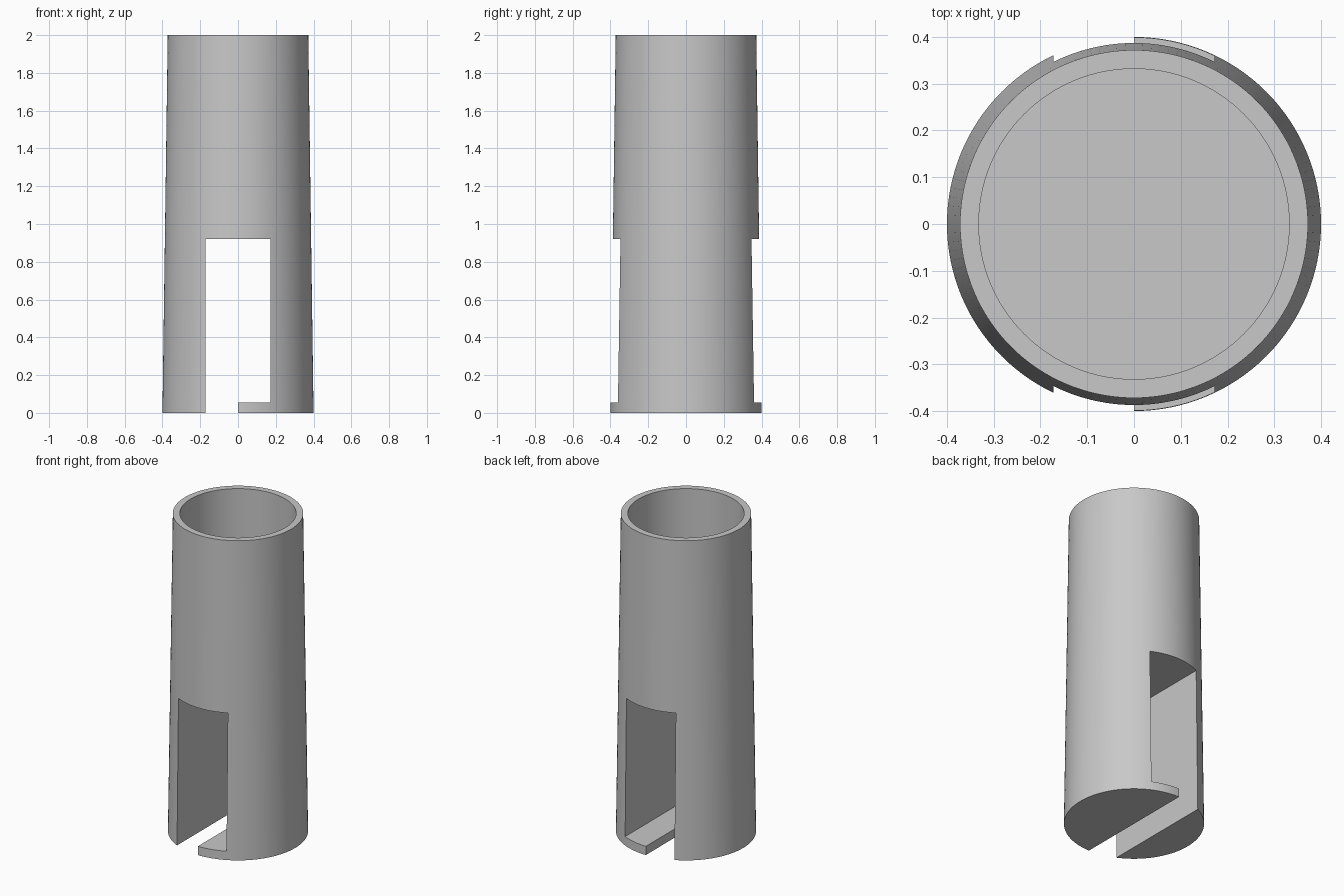
import bpy
import bmesh
from math import cos, sin, pi, radians

SEGMENTS = 128

cube = bpy.data.objects.get("Cube")
if cube:
    bpy.data.objects.remove(cube, do_unlink=True)

grey = bpy.data.materials.new("plain grey")
grey.use_nodes = True
grey.diffuse_color = (0.58, 0.58, 0.58, 1)
grey.node_tree.nodes["Principled BSDF"].inputs["Base Color"].default_value = grey.diffuse_color


def make_object(name, bm):
    bmesh.ops.recalc_face_normals(bm, faces=bm.faces)
    mesh = bpy.data.meshes.new(name)
    bm.to_mesh(mesh)
    bm.free()
    mesh.materials.append(grey)
    obj = bpy.data.objects.new(name, mesh)
    bpy.context.collection.objects.link(obj)
    return obj


def lathe(name, profile):
    """Turn (radius, z) points about z, with flat caps at both ends."""
    bm = bmesh.new()
    angles = [2 * pi * i / SEGMENTS for i in range(SEGMENTS)]
    rings = [[bm.verts.new((r * cos(a), r * sin(a), z)) for a in angles] for r, z in profile]
    for low, high in zip(rings, rings[1:]):
        for i in range(SEGMENTS):
            j = (i + 1) % SEGMENTS
            bm.faces.new((low[i], low[j], high[j], high[i]))
    bm.faces.new(rings[0])
    bm.faces.new(rings[-1])
    return make_object(name, bm)


def prism(name, outline, half_depth):
    """Extrude an (x, z) outline along y."""
    bm = bmesh.new()
    face = bm.faces.new([bm.verts.new((x, -half_depth, z)) for x, z in outline])
    extruded = bmesh.ops.extrude_face_region(bm, geom=[face])["geom"]
    verts = [v for v in extruded if isinstance(v, bmesh.types.BMVert)]
    bmesh.ops.translate(bm, verts=verts, vec=(0, 2 * half_depth, 0))
    return make_object(name, bm)


# Tapered body with a straight blind bore in the top
body = lathe("socket_body", [(0.40, 0), (0.372, 2), (0.332, 2), (0.332, 1.08)])

# Slot through the lower half, leaving a thin ledge on the left leg
slot = prism("slot_cutter", [(-0.172, -0.1), (0, -0.1), (0, 0.055),
                             (0.172, 0.055), (0.172, 0.92), (-0.172, 0.92)], 0.6)
slot.hide_render = True

cut = body.modifiers.new("slot", "BOOLEAN")
cut.operation = "DIFFERENCE"
cut.solver = "EXACT"
cut.object = slot

bpy.ops.object.select_all(action="DESELECT")
body.select_set(True)
bpy.context.view_layer.objects.active = body
bpy.ops.object.modifier_apply(modifier=cut.name)
bpy.data.objects.remove(slot, do_unlink=True)
bpy.ops.object.shade_smooth_by_angle(angle=radians(30))
